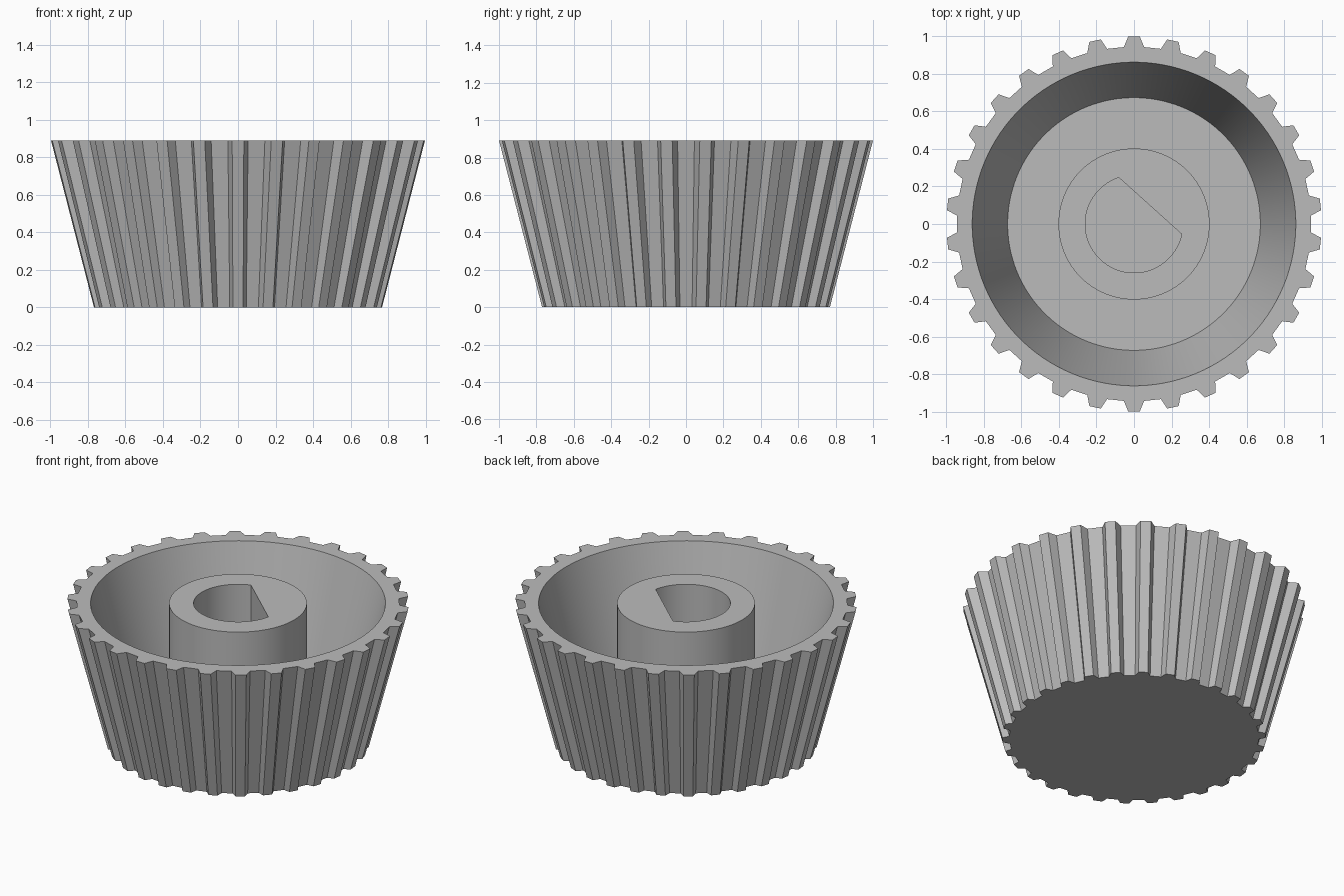
import bpy, bmesh, math

TEETH = 30
COUNT = TEETH * 4
HEIGHT = 0.89
FLOOR = 0.155

cube = bpy.data.objects.get("Cube")
if cube:
    bpy.data.objects.remove(cube, do_unlink=True)

grey = bpy.data.materials.new("plain_grey")
grey.use_nodes = True
colour = (0.5, 0.5, 0.5, 1)
grey.diffuse_color = colour
grey.node_tree.nodes["Principled BSDF"].inputs["Base Color"].default_value = colour


def polar(r, a, z):
    return (r * math.cos(a), r * math.sin(a), z)


def circle(r, z, shift=0.0):
    step = math.tau / COUNT
    return [polar(r, (i + shift) * step, z) for i in range(COUNT)]


def gear(tip, root, tip_half, root_half, z):
    """Toothed outline with one tooth centred on the back."""
    points = []
    for t in range(TEETH):
        mid = math.pi / 2 + t * math.tau / TEETH
        for r, half in ((root, -root_half), (tip, -tip_half),
                        (tip, tip_half), (root, root_half)):
            points.append(polar(r, mid + math.asin(half / r), z))
    return points


def d_shape(r, flat, facing, z):
    """Circle cut by one flat side."""
    points = []
    for i in range(COUNT):
        a = i * math.tau / COUNT
        c = math.cos(a - facing)
        points.append(polar(min(r, flat / c) if c > 0.01 else r, a, z))
    return points


def skin(name, loops, closed=False):
    """Join successive loops with quads; cap the ends or close the chain."""
    bm = bmesh.new()
    rings = [[bm.verts.new(p) for p in loop] for loop in loops]
    pairs = list(zip(rings, rings[1:]))
    if closed:
        pairs.append((rings[-1], rings[0]))
    else:
        bm.faces.new(rings[0])
        bm.faces.new(rings[-1])
    for a, b in pairs:
        for i in range(COUNT):
            j = (i + 1) % COUNT
            bm.faces.new((a[i], a[j], b[j], b[i]))
    bmesh.ops.recalc_face_normals(bm, faces=bm.faces)
    mesh = bpy.data.meshes.new(name)
    bm.to_mesh(mesh)
    bm.free()
    mesh.materials.append(grey)
    obj = bpy.data.objects.new(name, mesh)
    bpy.context.collection.objects.link(obj)
    bpy.ops.object.select_all(action="DESELECT")
    obj.select_set(True)
    bpy.context.view_layer.objects.active = obj
    bpy.ops.object.shade_smooth_by_angle(angle=math.radians(25))
    return obj


# Tapered toothed cup; inner loops are turned to line up with the teeth
turn = TEETH - 1.5
skin("toothed_cup", [
    gear(0.77, 0.73, 0.027, 0.044, 0),
    gear(1.0, 0.945, 0.031, 0.054, HEIGHT),
    circle(0.863, HEIGHT, turn),
    circle(0.674, FLOOR, turn),
])

# Central hub with a D-shaped shaft hole, sunk into the cup floor
facing = math.radians(48)
base = FLOOR - 0.05
skin("shaft_hub", [
    circle(0.403, base),
    circle(0.403, HEIGHT),
    d_shape(0.26, 0.13, facing, HEIGHT),
    d_shape(0.26, 0.13, facing, base),
], closed=True)
